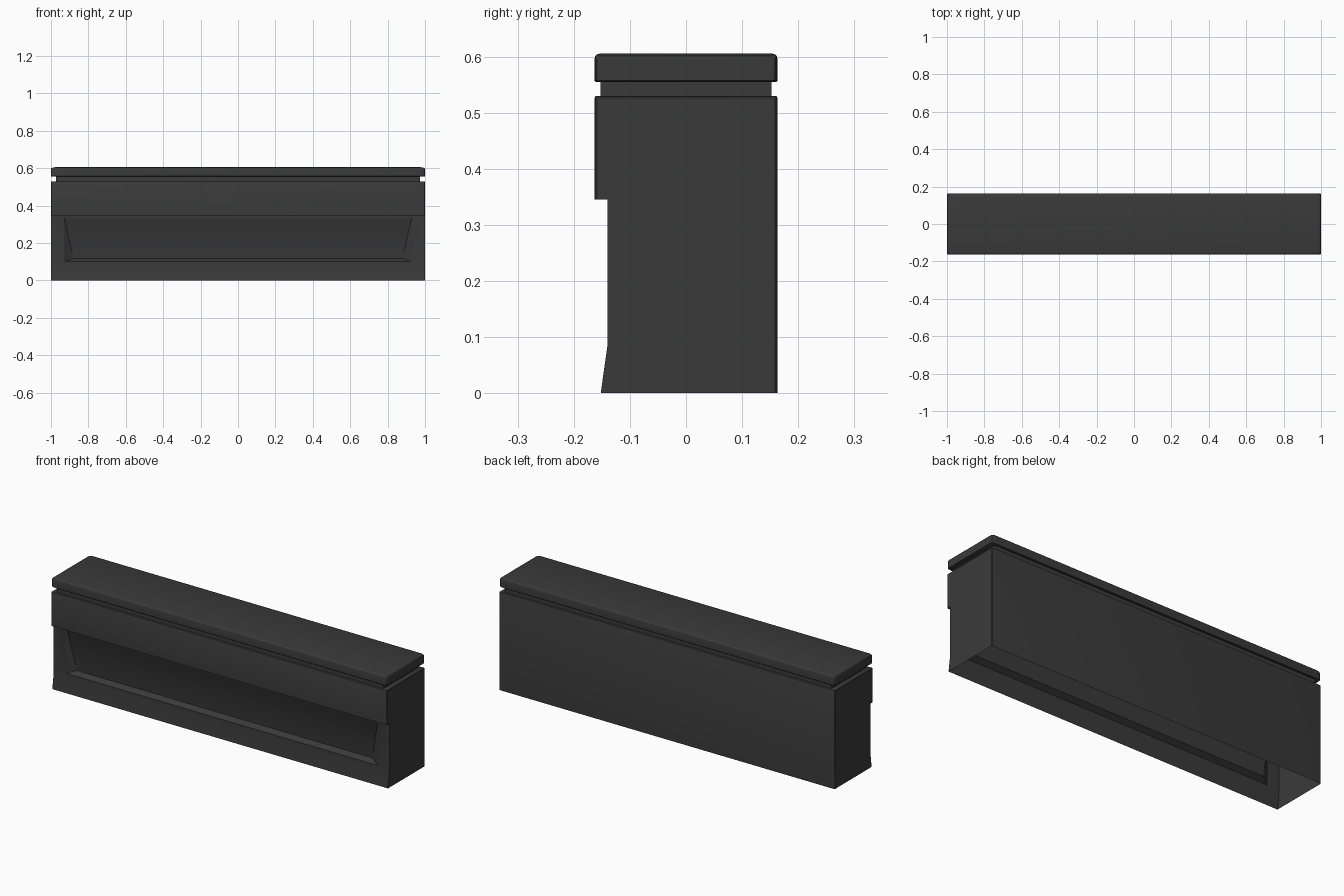
import bpy, bmesh, math

if "Cube" in bpy.data.objects:
    bpy.data.objects.remove(bpy.data.objects["Cube"])

STRETCH = 2.5  # edge rounding is wider along x than along y and z

paint = bpy.data.materials.new("dark_grey")
paint.diffuse_color = (0.042, 0.042, 0.042, 1)
paint.use_nodes = True
paint.node_tree.nodes["Principled BSDF"].inputs["Base Color"].default_value = paint.diffuse_color


def finish(name, bm):
    """Stretch along x and turn the bmesh into a smooth-shaded object."""
    bmesh.ops.scale(bm, vec=(STRETCH, 1, 1), verts=bm.verts)
    bmesh.ops.recalc_face_normals(bm, faces=bm.faces)
    mesh = bpy.data.meshes.new(name)
    bm.to_mesh(mesh)
    bm.free()
    ob = bpy.data.objects.new(name, mesh)
    ob.data.materials.append(paint)
    bpy.context.collection.objects.link(ob)
    bpy.ops.object.select_all(action='DESELECT')
    ob.select_set(True)
    bpy.context.view_layer.objects.active = ob
    bpy.ops.object.shade_smooth_by_angle(angle=math.radians(30))
    return ob


def round_edges(bm, test, width, segments):
    edges = [e for e in bm.edges if test(*[v.co for v in e.verts])]
    bmesh.ops.bevel(bm, geom=edges, offset=width, segments=segments,
                    profile=0.5, affect='EDGES', clamp_overlap=True)


def box(half_x, half_y, z0, z1):
    bm = bmesh.new()
    bmesh.ops.create_cube(bm, size=1)
    for v in bm.verts:
        v.co = (v.co.x * 2 * half_x / STRETCH, v.co.y * 2 * half_y,
                z0 if v.co.z < 0 else z1)
    return bm


# Body: side profile swept along x, open underneath
profile = [(0.163, 0), (0.163, 0.53), (-0.163, 0.53), (-0.163, 0.345),
           (-0.14, 0.345), (-0.14, 0.085), (-0.152, 0)]
bm = bmesh.new()
left, right = [[bm.verts.new((x / STRETCH, y, z)) for y, z in profile]
               for x in (-1, 1)]
bm.faces.new(left)
bm.faces.new(right)
for i in range(len(profile) - 1):
    if i != 4:  # the recessed front panel is built below
        bm.faces.new((left[i], left[i + 1], right[i + 1], right[i]))

# Tapered recess in the front panel: panel edge, opening, sunken back
outer = [left[4], right[4], right[5], left[5]]


def ring(x_top, z_top, y_top, x_low, z_low, y_low):
    return [bm.verts.new((x / STRETCH, y, z)) for x, y, z in
            ((-x_top, y_top, z_top), (x_top, y_top, z_top),
             (x_low, y_low, z_low), (-x_low, y_low, z_low))]


opening = ring(0.93, 0.337, -0.14, 0.93, 0.10, -0.14)
sunken = ring(0.925, 0.318, -0.13, 0.88, 0.117, -0.113)
for a, b in ((outer, opening), (opening, sunken)):
    for i in range(4):
        j = (i + 1) % 4
        bm.faces.new((a[i], a[j], b[j], b[i]))
bm.faces.new(sunken)
bmesh.ops.recalc_face_normals(bm, faces=bm.faces)


def body_edge(a, b):
    top = min(a.z, b.z) > 0.52
    upright = abs(a.z - b.z) > 0.1 and abs(a.x - b.x) < 1e-4
    return top or (upright and (min(a.y, b.y) > 0.16 or max(a.y, b.y) < -0.16))


round_edges(bm, body_edge, 0.004, 2)
finish("body", bm)

# Neck: shadow gap below the lid
finish("neck", box(0.973, 0.152, 0.525, 0.56))

# Lid: rounded top and corners, slight chamfer below
bm = box(1, 0.163, 0.555, 0.605)
round_edges(bm, lambda a, b: max(a.z, b.z) > 0.6, 0.009, 3)
round_edges(bm, lambda a, b: max(a.z, b.z) < 0.5551, 0.002, 1)
finish("lid", bm)
